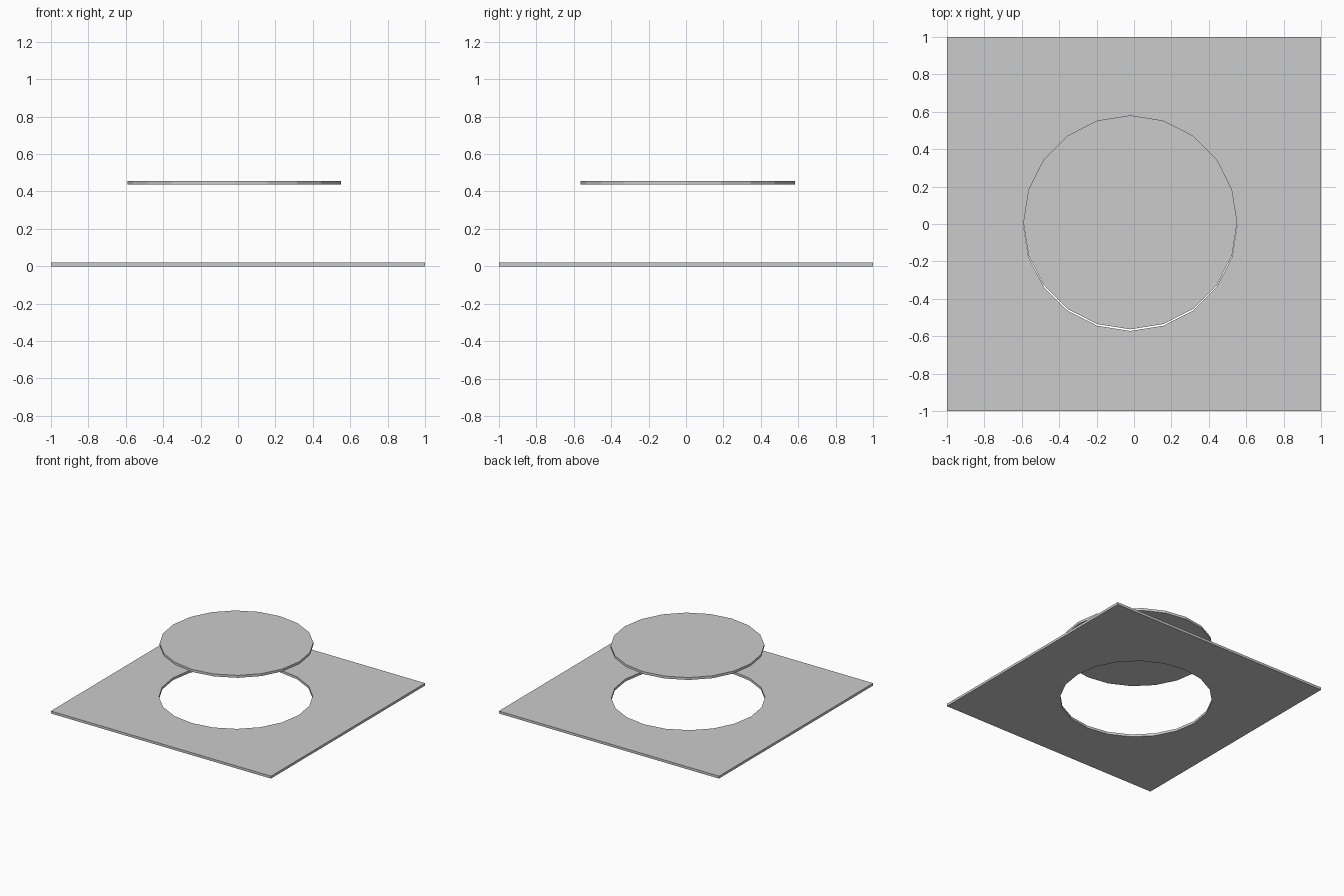
import bpy

if "Cube" in bpy.data.objects:
    bpy.data.objects.remove(bpy.data.objects["Cube"])

THICK = 0.02
RADIUS = 0.572
SIDES = 20


def disc(name, location, depth):
    # first vertex lies on the +y axis, flat-sided 20-gon
    bpy.ops.mesh.primitive_cylinder_add(vertices=SIDES, radius=RADIUS, depth=depth, location=location)
    obj = bpy.context.object
    obj.name = name
    return obj


# Square base plate
bpy.ops.mesh.primitive_cube_add(size=1, location=(0, 0, THICK / 2))
plate = bpy.context.object
plate.name = "base_plate"
plate.scale = (2, 2, THICK)
bpy.ops.object.transform_apply(location=False, rotation=False, scale=True)

# Round opening cut through the plate
cutter = disc("opening_cutter", (-0.02, 0, THICK / 2), 0.2)
cut = plate.modifiers.new("opening", "BOOLEAN")
cut.operation = "DIFFERENCE"
cut.solver = "EXACT"
cut.object = cutter
bpy.context.view_layer.objects.active = plate
bpy.ops.object.modifier_apply(modifier=cut.name)
bpy.data.objects.remove(cutter, do_unlink=True)

# Cut-out disc floating above the opening
disc("raised_disc", (-0.02, 0.009, 0.446), THICK)
